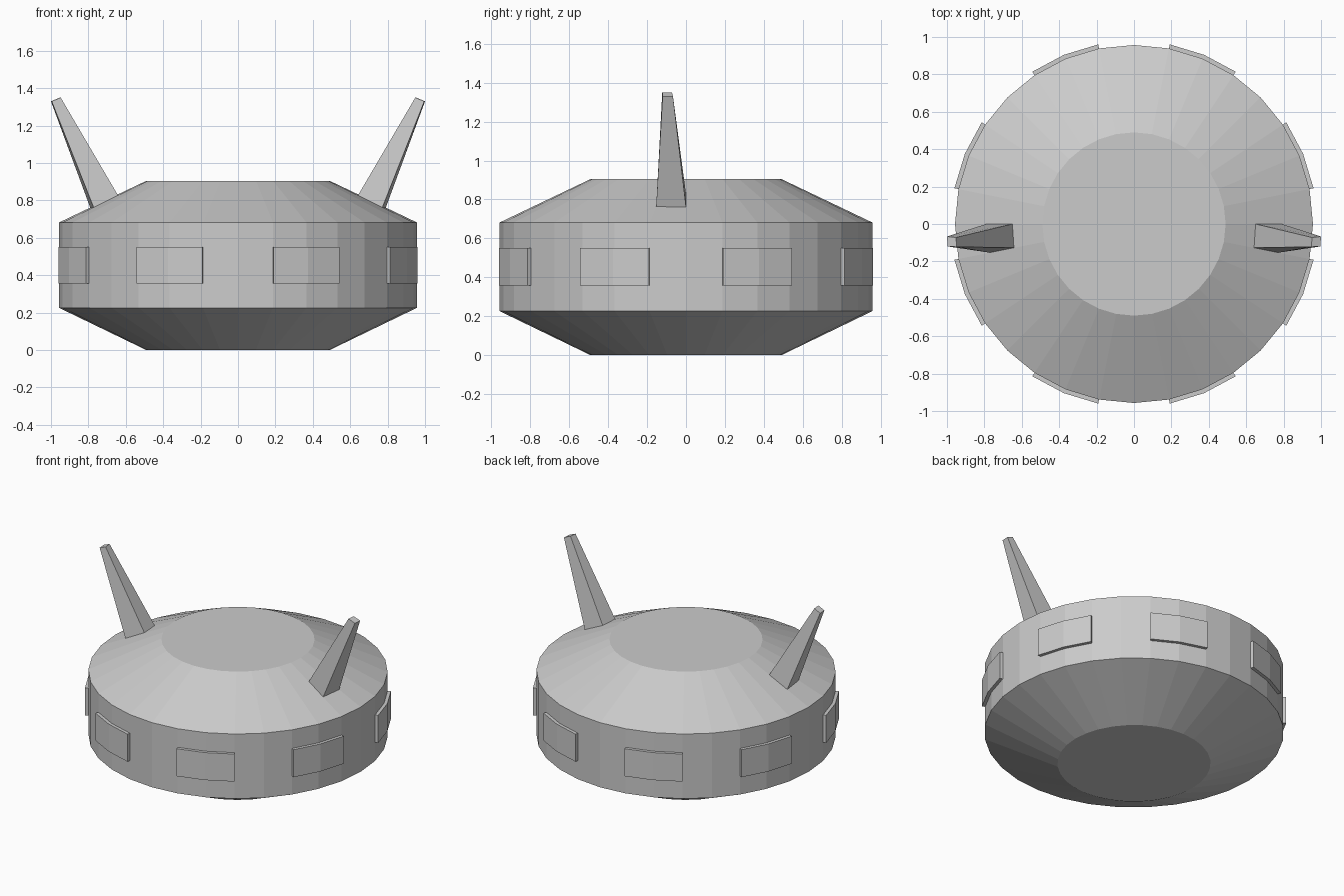
import bpy
import bmesh
from math import cos, sin, pi

if "Cube" in bpy.data.objects:
    bpy.data.objects.remove(bpy.data.objects["Cube"])

SIDES = 32
STEP = 2 * pi / SIDES


def make_object(name, verts, faces):
    mesh = bpy.data.meshes.new(name)
    bm = bmesh.new()
    vs = [bm.verts.new(v) for v in verts]
    for f in faces:
        bm.faces.new([vs[i] for i in f])
    bmesh.ops.recalc_face_normals(bm, faces=bm.faces)
    bm.to_mesh(mesh)
    bm.free()
    obj = bpy.data.objects.new(name, mesh)
    bpy.context.collection.objects.link(obj)
    return obj


def loft(name, loops):
    """Skin closed loops of equal length and cap both ends."""
    n = len(loops[0])
    verts = [v for loop in loops for v in loop]
    faces = [(k * n + i, k * n + (i + 1) % n, (k + 1) * n + (i + 1) % n, (k + 1) * n + i)
             for k in range(len(loops) - 1) for i in range(n)]
    faces += [tuple(range(n)), tuple(range(len(verts) - n, len(verts)))]
    return make_object(name, verts, faces)


def polar(r, a, z):
    return (r * cos(a), r * sin(a), z)


# Drum body with bevelled top and bottom
profile = [(0.49, 0.0), (0.957, 0.226), (0.957, 0.682), (0.49, 0.905)]
loft("body", [[polar(r, i * STEP, z) for i in range(SIDES)] for r, z in profile])

# Eight raised panels, each wrapping two facets of the drum
for k in range(8):
    loops = []
    for i in (1, 2, 3):
        a = (4 * k + i) * STEP
        loops.append([polar(r, a, z) for r, z in
                      ((0.94, 0.357), (0.979, 0.357), (0.979, 0.551), (0.94, 0.551))])
    loft(f"side_panel_{k + 1}", loops)

# Tapered antennae leaning outward, mirrored left and right
base = [(0.65, 0.0, 0.828), (0.79, 0.0, 0.761), (0.772, -0.153, 0.763), (0.642, -0.127, 0.828)]
tip = [(0.952, -0.072, 1.35), (1.0, -0.067, 1.33), (0.996, -0.12, 1.33), (0.948, -0.122, 1.35)]
for side, s in (("right", 1), ("left", -1)):
    loft(f"{side}_antenna", [[(s * x, y, z) for x, y, z in loop] for loop in (base, tip)])
